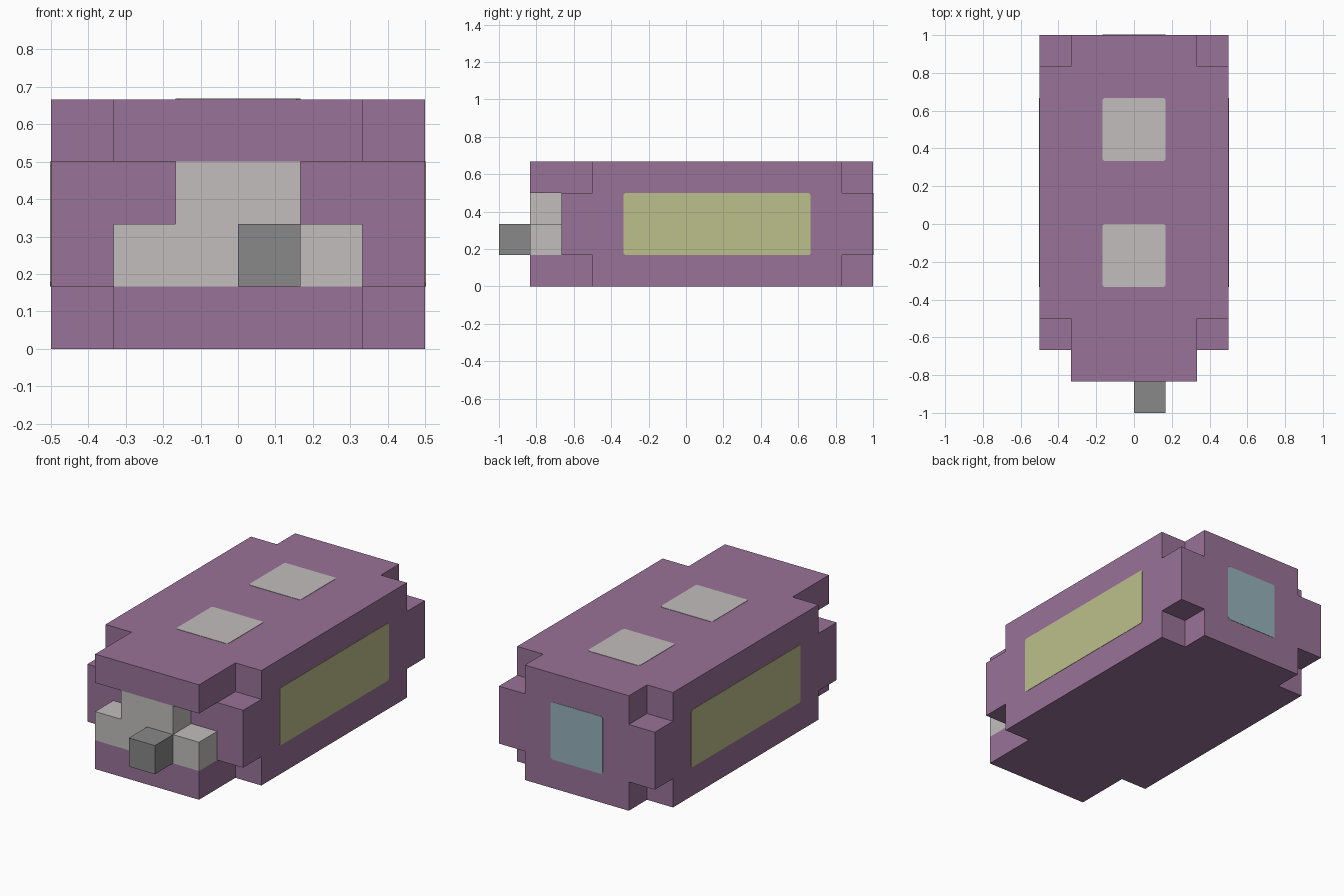
import bpy
import bmesh
from math import radians
from mathutils import Vector

U = 1 / 6  # one block

cube = bpy.data.objects.get("Cube")
if cube:
    bpy.data.objects.remove(cube)


def material(name, rgb):
    linear = [((c / 255 + 0.055) / 1.055) ** 2.4 for c in rgb] + [1]
    mat = bpy.data.materials.new(name)
    mat.use_nodes = True
    mat.diffuse_color = linear
    shader = next(n for n in mat.node_tree.nodes if n.type == 'BSDF_PRINCIPLED')
    shader.inputs["Base Color"].default_value = linear
    shader.inputs["Roughness"].default_value = 0.9
    return mat


PURPLE = material("purple", (153, 115, 152))
PALE = material("pale grey", (193, 190, 188))
DARK = material("dark grey", (136, 136, 136))
YELLOW = material("pale yellow", (188, 191, 138))
BLUE = material("dusty blue", (150, 178, 187))


def finish(name, bm, mat):
    bmesh.ops.recalc_face_normals(bm, faces=bm.faces)
    mesh = bpy.data.meshes.new(name)
    bm.to_mesh(mesh)
    bm.free()
    mesh.materials.append(mat)
    obj = bpy.data.objects.new(name, mesh)
    bpy.context.collection.objects.link(obj)
    return obj


def blocks(name, solid, mat):
    """Closed shell around every block for which solid(x, y, z) is true."""
    bm = bmesh.new()
    for x in range(-3, 3):
        for y in range(-6, 6):
            for z in range(4):
                if not solid(x, y, z):
                    continue
                for axis in range(3):
                    for side in (0, 1):
                        step = [0, 0, 0]
                        step[axis] = 2 * side - 1
                        if solid(x + step[0], y + step[1], z + step[2]):
                            continue
                        corners = []
                        for a, b in ((0, 0), (1, 0), (1, 1), (0, 1)):
                            p = Vector((x, y, z))
                            p[axis] += side
                            p[(axis + 1) % 3] += a
                            p[(axis + 2) % 3] += b
                            corners.append(bm.verts.new(p * U))
                        bm.faces.new(corners)
    bmesh.ops.remove_doubles(bm, verts=bm.verts, dist=U / 100)
    bmesh.ops.recalc_face_normals(bm, faces=bm.faces)
    bmesh.ops.dissolve_limit(bm, angle_limit=radians(1), verts=bm.verts, edges=bm.edges)
    return finish(name, bm, mat)


def body_shape(x, y, z):
    if not (-3 <= x < 3 and 0 <= z < 4):
        return False
    if z in (1, 2):                       # middle band, recessed at the front
        return -4 <= y < 6
    if x in (-3, 2):                      # upper and lower edges lose their corners
        return -3 <= y < 5
    return -5 <= y < 6


def face_shape(x, y, z):
    return y == -5 and ((z == 1 and -2 <= x < 2) or (z == 2 and -1 <= x < 1))


blocks("body", body_shape, PURPLE)
blocks("face_blocks", face_shape, PALE)
blocks("nose_block", lambda x, y, z: (x, y, z) == (0, -6, 1), DARK)


def panel(name, centre, size, mat):
    """Thin plate with clipped corners; the zero entry of size is its normal."""
    axis = size.index(0)
    ua, va = (axis + 1) % 3, (axis + 2) % 3
    w, h, cut, thick = size[ua] * U / 2, size[va] * U / 2, 0.01, 0.004
    outline = ((w, h - cut), (w - cut, h), (cut - w, h), (-w, h - cut),
               (-w, cut - h), (cut - w, -h), (w - cut, -h), (w, cut - h))
    bm = bmesh.new()
    verts = []
    for a, b in outline:
        p = Vector(centre) * U
        p[axis] -= thick / 2
        p[ua] += a
        p[va] += b
        verts.append(bm.verts.new(p))
    face = bm.faces.new(verts)
    moved = bmesh.ops.extrude_face_region(bm, geom=[face], use_keep_orig=True)["geom"]
    offset = Vector()
    offset[axis] = thick
    bmesh.ops.translate(bm, vec=offset, verts=[v for v in moved if isinstance(v, bmesh.types.BMVert)])
    return finish(name, bm, mat)


# Painted panels on the roof, both sides and the back
panel("roof_panel_front", (0, -1, 4), (2, 2, 0), PALE)
panel("roof_panel_back", (0, 3, 4), (2, 2, 0), PALE)
panel("side_panel_left", (3, 1, 2), (0, 6, 2), YELLOW)
panel("side_panel_right", (-3, 1, 2), (0, 6, 2), YELLOW)
panel("back_panel", (0, 6, 2), (2, 0, 2), BLUE)
